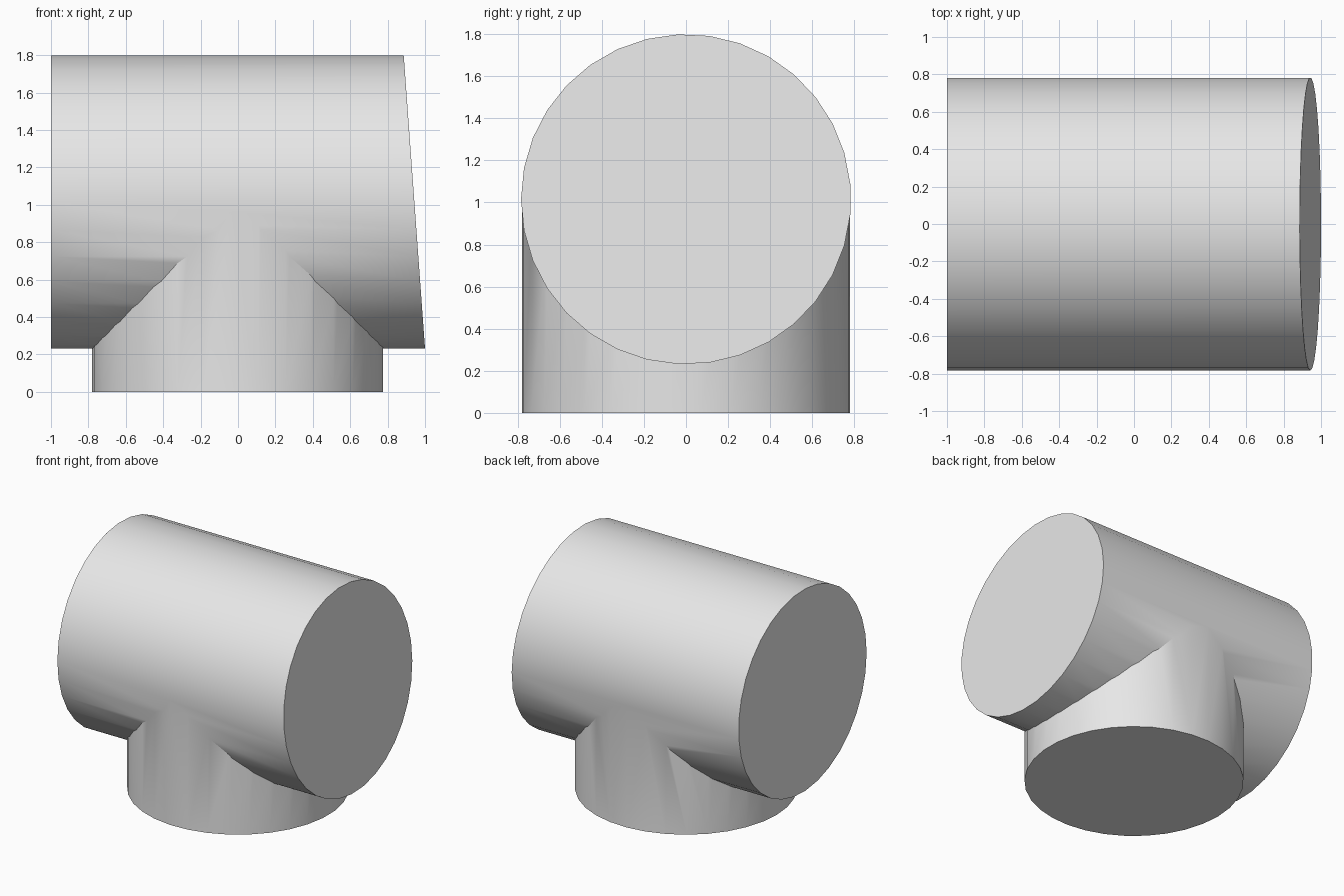
import bpy
import bmesh
from math import sin, cos, pi, radians

cube = bpy.data.objects.get("Cube")
if cube:
    bpy.data.objects.remove(cube)

SIDES = 33
AXIS_Z = 1.015
RUN_R = 0.784
BRANCH_R = 0.78

grey = bpy.data.materials.new("plain grey")
grey.use_nodes = True
colour = (0.8, 0.8, 0.8, 1)
grey.diffuse_color = colour
grey.node_tree.nodes["Principled BSDF"].inputs["Base Color"].default_value = colour


def prism(name, start, end):
    """Capped prism; start and end map the cosine and sine to a point."""
    angles = [pi + 2 * pi * i / SIDES for i in range(SIDES)]
    bm = bmesh.new()
    rings = [[bm.verts.new(f(cos(a), sin(a))) for a in angles] for f in (start, end)]
    for ring in rings:
        bm.faces.new(ring)
    for i in range(SIDES):
        j = (i + 1) % SIDES
        bm.faces.new((rings[0][i], rings[0][j], rings[1][j], rings[1][i]))
    bmesh.ops.recalc_face_normals(bm, faces=bm.faces)
    mesh = bpy.data.meshes.new(name)
    bm.to_mesh(mesh)
    bm.free()
    mesh.materials.append(grey)
    obj = bpy.data.objects.new(name, mesh)
    bpy.context.collection.objects.link(obj)
    return obj


# Horizontal run with one square end and one slanted end
run = prism("pipe_tee",
            lambda c, s: (-1, RUN_R * c, AXIS_Z + RUN_R * s),
            lambda c, s: (0.943 - 0.057 * s, RUN_R * c, AXIS_Z + RUN_R * s))

# Vertical branch, ending on the run's axis
branch = prism("branch",
               lambda c, s: (BRANCH_R * c, BRANCH_R * s, 0),
               lambda c, s: (BRANCH_R * c, BRANCH_R * s, AXIS_Z))

# Weld the branch and the run into one skin
union = run.modifiers.new("Union", "BOOLEAN")
union.operation = "UNION"
union.solver = "EXACT"
union.object = branch
for obj in bpy.context.selected_objects:
    obj.select_set(False)
run.select_set(True)
bpy.context.view_layer.objects.active = run
bpy.ops.object.modifier_apply(modifier=union.name)
bpy.data.objects.remove(branch)

# Smooth sides, crisp rims and mitres
bpy.ops.object.shade_smooth_by_angle(angle=radians(30))
